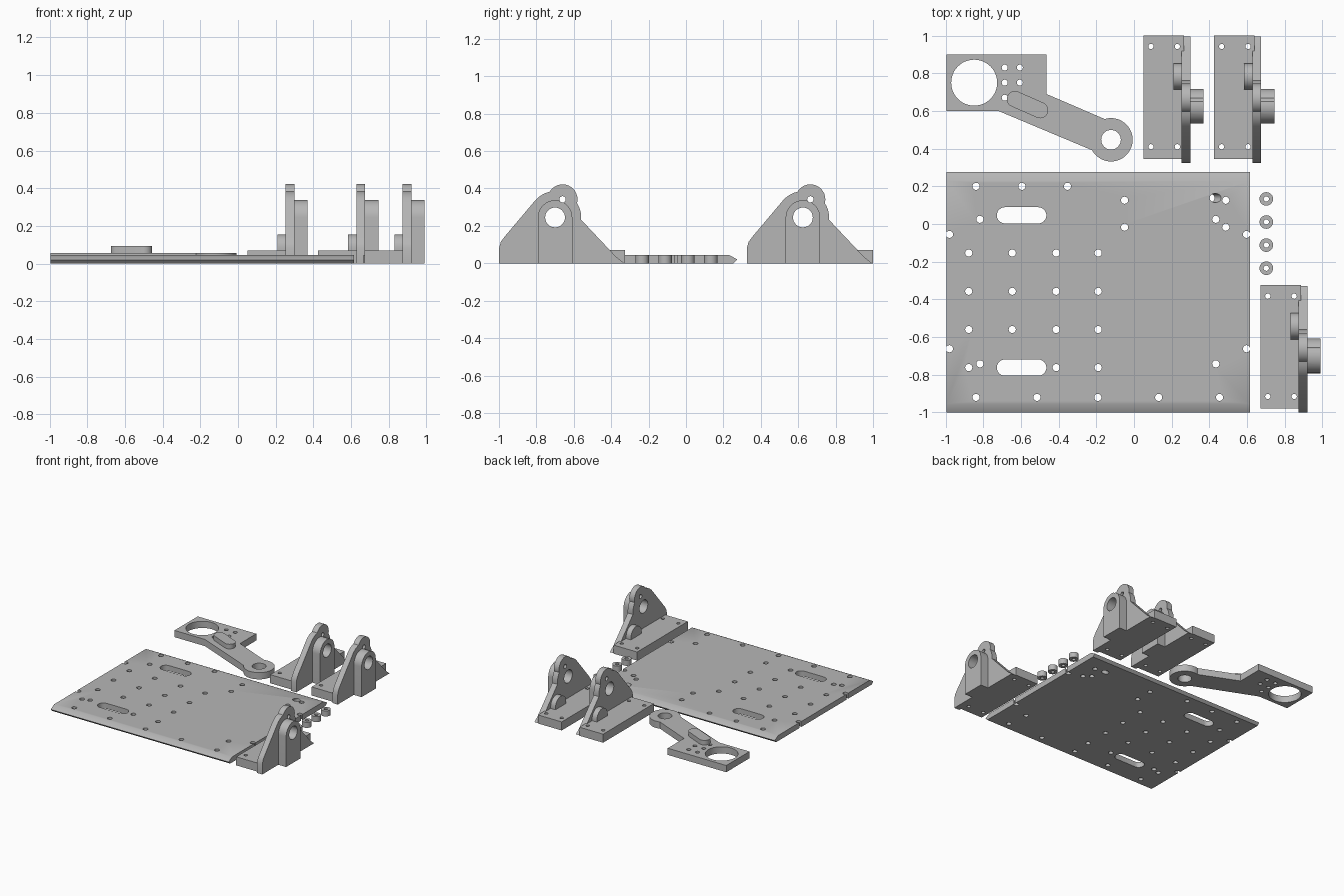
import bpy, bmesh
from math import cos, sin, radians
from mathutils import Matrix

if "Cube" in bpy.data.objects:
    bpy.data.objects.remove(bpy.data.objects["Cube"])

grey = bpy.data.materials.new("plain grey")
grey.use_nodes = True
GREY = (0.47, 0.47, 0.47, 1)
grey.diffuse_color = GREY
grey.node_tree.nodes["Principled BSDF"].inputs["Base Color"].default_value = GREY


def arc(cx, cy, r, start=0, end=360, n=32):
    last = n if end - start == 360 else n - 1
    angles = [radians(start + (end - start) * i / last) for i in range(n)]
    return [(cx + r * cos(a), cy + r * sin(a)) for a in angles]


def stadium(p, q, r):
    """Rounded slot outline between two centres, p left of q."""
    from_angle = 90 + slope(p, q)
    return (arc(*p, r, from_angle, from_angle + 180, 14)
            + arc(*q, r, from_angle + 180, from_angle + 359.99, 14))


def slope(p, q):
    from math import atan2, degrees
    return degrees(atan2(q[1] - p[1], q[0] - p[0]))


def rect(x0, x1, y0, y1):
    return [(x0, y0), (x1, y0), (x1, y1), (x0, y1)]


def prism(outline, lo, hi, axis="z"):
    return outline, lo, hi, axis


def make(name, prisms):
    """One object holding an extruded solid for each outline."""
    bm = bmesh.new()
    for outline, lo, hi, axis in prisms:
        place = (lambda a, b, h: (h, a, b)) if axis == "x" else (lambda a, b, h: (a, b, h))
        low = [bm.verts.new(place(a, b, lo)) for a, b in outline]
        high = [bm.verts.new(place(a, b, hi)) for a, b in outline]
        bm.faces.new(low)
        bm.faces.new(high)
        for i in range(len(low)):
            j = (i + 1) % len(low)
            bm.faces.new((low[i], low[j], high[j], high[i]))
    bmesh.ops.recalc_face_normals(bm, faces=bm.faces)
    mesh = bpy.data.meshes.new(name)
    bm.to_mesh(mesh)
    bm.free()
    mesh.materials.append(grey)
    ob = bpy.data.objects.new(name, mesh)
    bpy.context.collection.objects.link(ob)
    return ob


def combine(ob, tool, operation):
    """Boolean the tool into the object, then discard the tool."""
    mod = ob.modifiers.new("combine", "BOOLEAN")
    mod.operation, mod.object, mod.solver = operation, tool, "EXACT"
    bpy.context.view_layer.update()
    graph = bpy.context.evaluated_depsgraph_get()
    mesh = bpy.data.meshes.new_from_object(ob.evaluated_get(graph))
    ob.modifiers.clear()
    ob.data = mesh
    bpy.data.objects.remove(tool)


def build(name, prisms, cuts):
    ob = make(name, prisms[:1])
    for p in prisms[1:]:
        combine(ob, make("tool", [p]), "UNION")
    for group in cuts:
        combine(ob, make("tool", group), "DIFFERENCE")
    return ob


def finish(ob):
    bpy.ops.object.select_all(action="DESELECT")
    ob.select_set(True)
    bpy.context.view_layer.objects.active = ob
    bpy.ops.object.shade_smooth_by_angle(angle=radians(30))


def holes(points, r, n=20):
    return [prism(arc(x, y, r, n=n), -0.2, 0.3) for x, y in points]


# Base plate with bevelled front and back edges
edge = [(-0.98, 0), (0.255, 0), (0.275, 0.02), (0.23, 0.045), (-0.955, 0.045), (-1, 0.02)]
spots = [(x, y) for x in (-0.877, -0.646, -0.413, -0.19)
         for y in (-0.154, -0.357, -0.56, -0.762) if (x, y) != (-0.646, -0.762)]
spots += [(x, 0.2) for x in (-0.838, -0.595, -0.353)]
spots += [(-0.838 + 0.323 * i, -0.92) for i in range(5)]
spots += [(x, y) for x in (-0.979, 0.597) for y in (-0.055, -0.662)]
spots += [(x, y) for x in (-0.818, 0.434) for y in (0.025, -0.742)]
spots += [(x, y) for x in (-0.05, 0.487) for y in (0.126, -0.017)]
slots = [prism(stadium((-0.685, y), (-0.508, y), 0.043), -0.2, 0.3) for y in (0.046, -0.762)]
plate = build("base_plate", [prism(edge, -0.995, 0.615, "x")],
              [holes(spots, 0.019) + slots])

# Slanted hole near the back corner of the plate
drill = make("drill", [prism(arc(0, 0, 0.024), -0.06, 0.06)])
drill.data.transform(Matrix.Translation((0.415, 0.138, 0.023)) @ Matrix.Rotation(radians(38), 4, "Y"))
combine(plate, drill, "DIFFERENCE")
finish(plate)

# Lever arm: square mount, sloping bar, round eye and raised key
bar = [(-0.76, 0.617), (-0.72, 0.6), (-0.2, 0.382), (-0.13, 0.546), (-0.465, 0.69), (-0.6, 0.75)]
lever = build(
    "lever_arm",
    [prism(rect(-0.995, -0.465, 0.6, 0.9), 0, 0.055),
     prism(bar, 0, 0.055),
     prism(arc(-0.122, 0.447, 0.115, n=48), 0, 0.055)],
    [holes([(-0.848, 0.75)], 0.122, 48) + holes([(-0.122, 0.447)], 0.052, 32)
     + holes([(-0.686, 0.83), (-0.606, 0.83), (-0.686, 0.75), (-0.606, 0.75), (-0.686, 0.67)], 0.016)])
combine(lever, make("key", [prism(stadium((-0.632, 0.663), (-0.498, 0.604), 0.043), 0.02, 0.093)]), "UNION")
finish(lever)

# Bearing bracket: upright, ear, foot, arched boss and rear rib
upright = ([(0, 0), (0, 0.08), (0.01, 0.115), (0.03, 0.142)]
           + arc(0.3, 0.245, 0.14, 140, -5, 20)
           + [(0.59, 0.073), (0.627, 0.034), (0.67, 0)])
boss = [(0.208, 0), (0.392, 0)] + arc(0.3, 0.245, 0.092, 0, 180, 20)
rib = [(0.388, 0.03), (0.527, 0.03)] + arc(0.4575, 0.085, 0.0695, 0, 180, 16)
bracket = build(
    "bearing_bracket",
    [prism(upright, 0.203, 0.25, "x"),
     prism(arc(0.34, 0.342, 0.08), 0.203, 0.25, "x"),
     prism(rect(0, 0.215, 0.02, 0.675), 0, 0.07),
     prism(boss, 0.23, 0.32, "x"),
     prism(rib, 0.16, 0.22, "x")],
    [[prism(arc(0.3, 0.245, 0.053), -0.1, 0.5, "x")],
     [prism(arc(0.34, 0.342, 0.017, n=16), -0.1, 0.5, "x")],
     [prism(arc(x, y, 0.014, n=16), -0.1, 0.1) for x in (0.04, 0.18) for y in (0.085, 0.617)]])
finish(bracket)
bracket.location = (0.67, -1, 0)
for x in (0.05, 0.425):
    twin = bracket.copy()
    twin.location = (x, 0.325, 0)
    bpy.context.collection.objects.link(twin)

# Row of spacers
for i in range(4):
    y = 0.133 - 0.1225 * i
    spacer = build("spacer", [prism(arc(0.702, y, 0.036, n=28), 0, 0.045)],
                   [holes([(0.702, y)], 0.014)])
    finish(spacer)
